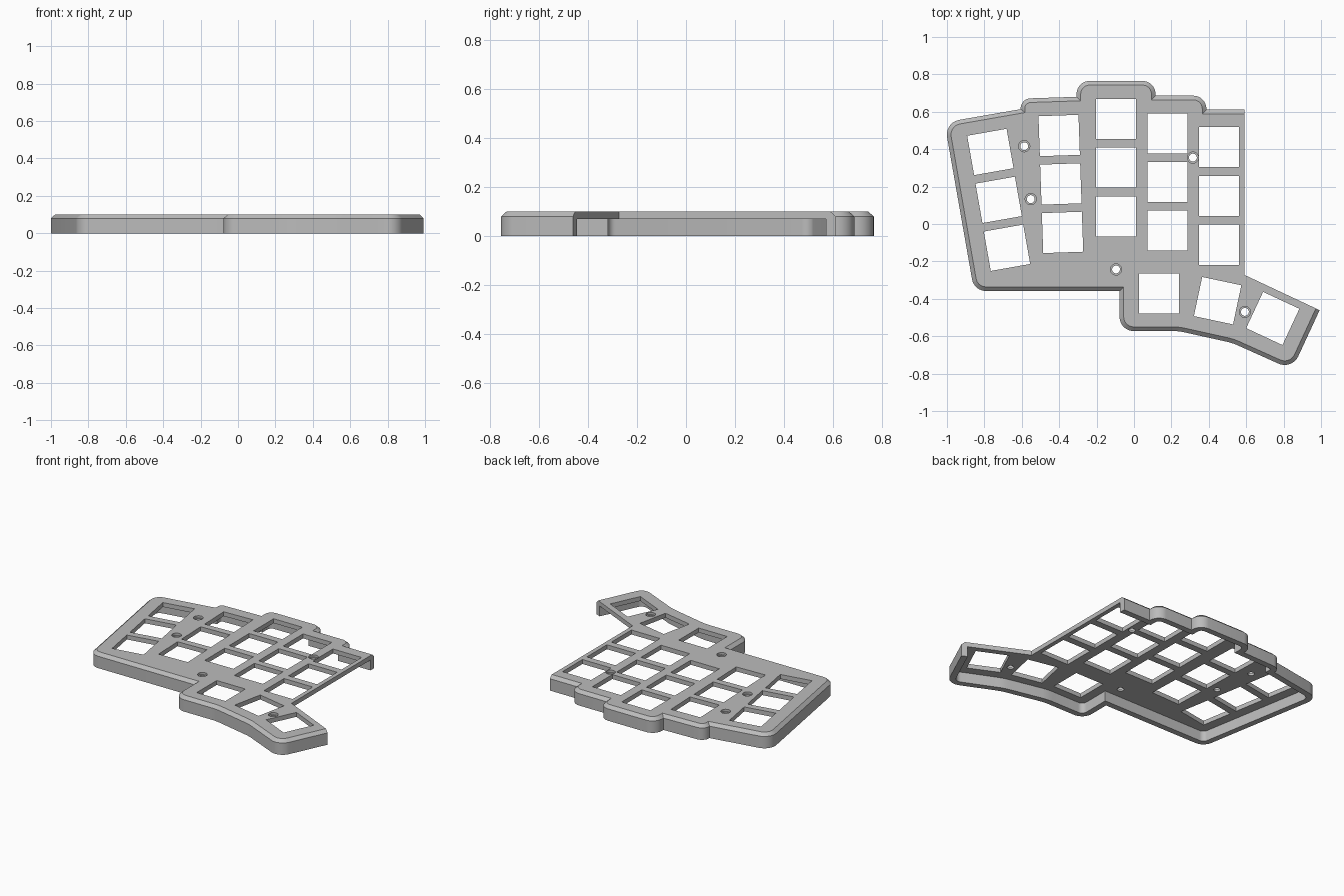
import bpy, bmesh, math
from mathutils import Vector, Matrix

if "Cube" in bpy.data.objects:
    bpy.data.objects.remove(bpy.data.objects["Cube"], do_unlink=True)

HEIGHT, PLATE_BOTTOM, CHAMFER_Z = 0.1, 0.07, 0.08
WALL, CHAMFER, KEY = 0.04, 0.022, 0.214

# Outer outline, counter-clockwise: x, y, corner radius
OUTLINE = [
    (-1.013, 0.543, 0.08), (-0.855, -0.358, 0.075), (-0.077, -0.358, 0),
    (-0.077, -0.572, 0.075), (0.238, -0.572, 0.3), (0.526, -0.636, 0.3),
    (0.845, -0.779, 0.08), (1.035, -0.369, 0), (0.72, -0.22, 0), (0.72, 0.611, 0),
    (0.387, 0.611, 0), (0.387, 0.686, 0.07), (0.115, 0.686, 0),
    (0.115, 0.765, 0.07), (-0.307, 0.765, 0.07), (-0.307, 0.68, 0),
    (-0.609, 0.67, 0.054), (-0.606, 0.614, 0),
]
# Key columns: first centre, step to the next key, count, turn in degrees
COLUMNS = [
    (-0.768, 0.385, 0.0445, -0.256, 3, 10), (-0.4, 0.473, 0.009, -0.259, 3, 2),
    (-0.095, 0.562, 0, -0.261, 3, 0), (0.179, 0.485, 0, -0.26, 3, 0),
    (0.454, 0.411, 0, -0.261, 3, 0),
    (0.133, -0.371, 0, 0, 1, 0), (0.447, -0.41, 0, 0, 1, -12), (0.742, -0.505, 0, 0, 1, -25),
]
SCREWS = [(-0.587, 0.416), (-0.552, 0.133), (-0.096, -0.243), (0.315, 0.355), (0.593, -0.47)]


def rounded(corners):
    """Replace every corner that has a radius with an arc."""
    points = []
    for i, (x, y, r) in enumerate(corners):
        p = Vector((x, y))
        if not r:
            points.append(p)
            continue
        a = (Vector(corners[i - 1][:2]) - p).normalized()
        b = (Vector(corners[(i + 1) % len(corners)][:2]) - p).normalized()
        inner = a.angle(b)
        centre = p + (a + b).normalized() * r / math.sin(inner / 2)
        start = p + a * r / math.tan(inner / 2) - centre
        turn = (math.pi - inner) * (1 if a.cross(b) < 0 else -1)
        steps = max(3, round(abs(turn) / math.radians(9)))
        points += [centre + Matrix.Rotation(turn * k / steps, 2) @ start
                   for k in range(steps + 1)]
    return points


def inset(points, distance):
    """Move a counter-clockwise outline inwards with mitred corners."""
    result = []
    for i, p in enumerate(points):
        d1 = (p - points[i - 1]).normalized()
        d2 = (points[(i + 1) % len(points)] - p).normalized()
        n1, n2 = Vector((-d1.y, d1.x)), Vector((-d2.y, d2.x))
        result.append(p + (n1 + n2) * distance / (1 + n1.dot(n2)))
    return result


def loft(bm, rings):
    """Closed solid through (outline, z) rings, bottom to top."""
    loops = [[bm.verts.new((p.x, p.y, z)) for p in pts] for pts, z in rings]
    bm.faces.new(loops[0][::-1])
    bm.faces.new(loops[-1])
    for low, high in zip(loops, loops[1:]):
        for i in range(len(low)):
            j = (i + 1) % len(low)
            bm.faces.new((low[i], low[j], high[j], high[i]))


def make_object(name, bm):
    bmesh.ops.recalc_face_normals(bm, faces=bm.faces)
    mesh = bpy.data.meshes.new(name)
    bm.to_mesh(mesh)
    bm.free()
    obj = bpy.data.objects.new(name, mesh)
    bpy.context.collection.objects.link(obj)
    return obj


def circle(x, y, r, sides=32):
    return [Vector((x + r * math.cos(2 * math.pi * k / sides),
                    y + r * math.sin(2 * math.pi * k / sides))) for k in range(sides)]


# Case body with chamfered top rim
outer = rounded(OUTLINE)
bm = bmesh.new()
loft(bm, [(outer, 0), (outer, CHAMFER_Z), (inset(outer, CHAMFER), HEIGHT)])
case = make_object("keyboard_case", bm)

# Hollow underside
bm = bmesh.new()
loft(bm, [(inset(outer, WALL), -0.1), (inset(outer, WALL), PLATE_BOTTOM)])
cavity = make_object("cavity_cutter", bm)

# Key openings, stepped screw holes and the open inner side
bm = bmesh.new()
h = KEY / 2
for x, y, dx, dy, count, degrees in COLUMNS:
    turn = Matrix.Rotation(math.radians(degrees), 2)
    for k in range(count):
        centre = Vector((x + dx * k, y + dy * k))
        square = [centre + turn @ Vector(c) for c in ((-h, -h), (h, -h), (h, h), (-h, h))]
        loft(bm, [(square, -0.2), (square, 0.2)])
for x, y in SCREWS:
    small, big = circle(x, y, 0.021), circle(x, y, 0.03)
    loft(bm, [(small, -0.2), (small, 0.085), (big, 0.085), (big, 0.2)])
side = [Vector(p) for p in ((0.59, 1), (0.59, -0.272), (1.2, -0.558), (1.2, 1))]
loft(bm, [(side, -0.2), (side, 0.2)])
openings = make_object("openings_cutter", bm)

# Cut the case, then drop the cutters
for cutter in (cavity, openings):
    cutter.hide_render = True
    mod = case.modifiers.new(cutter.name, "BOOLEAN")
    mod.operation, mod.solver, mod.object = "DIFFERENCE", "EXACT", cutter
graph = bpy.context.evaluated_depsgraph_get()
finished = bpy.data.meshes.new_from_object(case.evaluated_get(graph))
case.modifiers.clear()
case.data = finished
for cutter in (cavity, openings):
    bpy.data.objects.remove(cutter, do_unlink=True)

# Single grey plastic
grey = bpy.data.materials.new("grey_plastic")
grey.use_nodes = True
colour = (0.5, 0.5, 0.5, 1)
grey.diffuse_color = colour
grey.node_tree.nodes["Principled BSDF"].inputs["Base Color"].default_value = colour
case.data.materials.clear()
case.data.materials.append(grey)

bpy.ops.object.select_all(action="DESELECT")
case.select_set(True)
bpy.context.view_layer.objects.active = case
bpy.ops.object.shade_smooth_by_angle(angle=math.radians(25))
